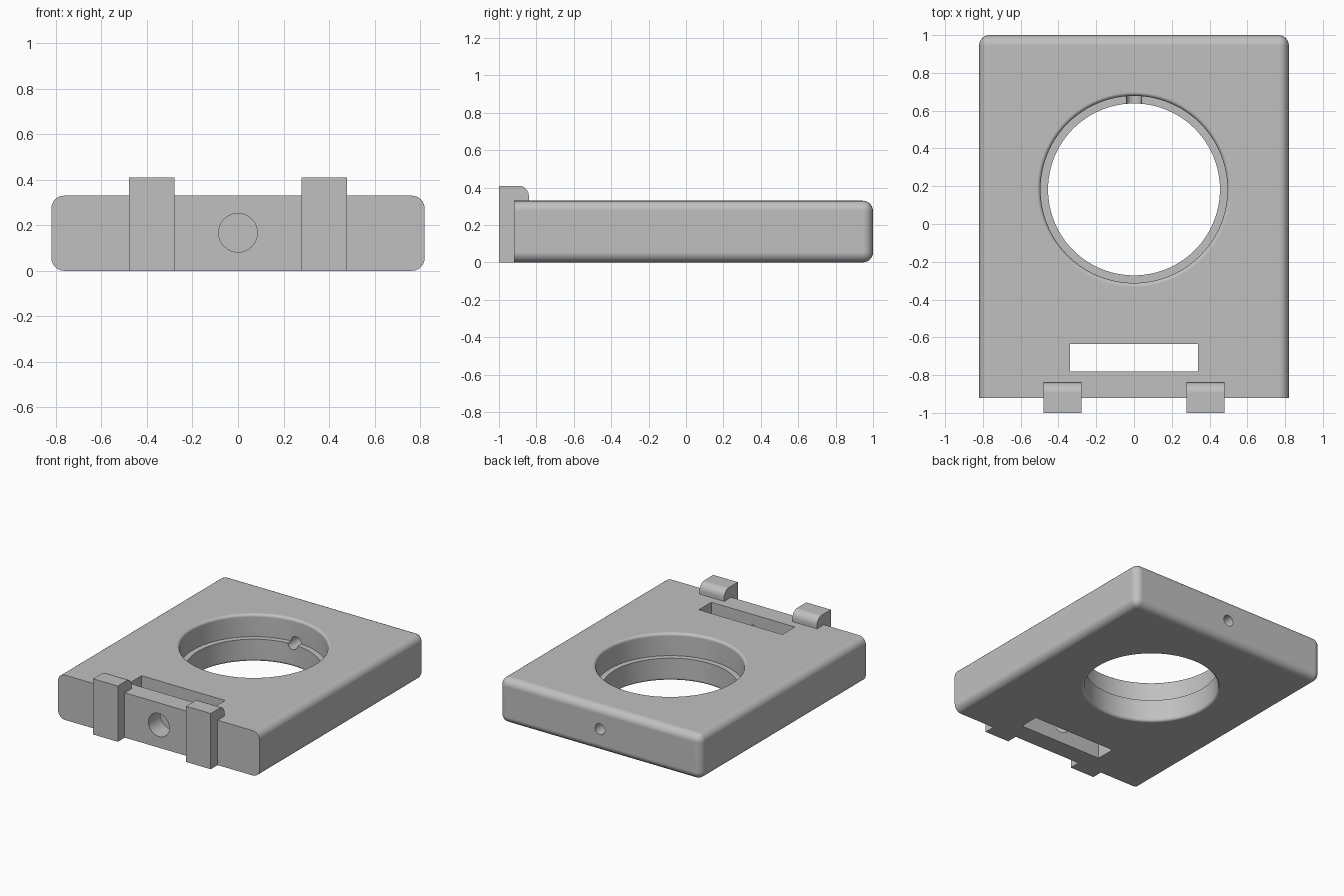
import bpy, bmesh
from math import sin, cos, pi, radians
from mathutils import Matrix, Vector

cube = bpy.data.objects.get("Cube")
if cube:
    bpy.data.objects.remove(cube, do_unlink=True)

grey = bpy.data.materials.new("plain_grey")
grey.use_nodes = True
COLOUR = (0.53, 0.53, 0.53, 1)
grey.diffuse_color = COLOUR
grey.node_tree.nodes["Principled BSDF"].inputs["Base Color"].default_value = COLOUR

FRONT, BACK, HALF_W, HEIGHT = -0.92, 1.0, 0.82, 0.33
MID = HEIGHT / 2
FILLET = 0.055


def finish(bm, name):
    bmesh.ops.recalc_face_normals(bm, faces=bm.faces)
    mesh = bpy.data.meshes.new(name)
    bm.to_mesh(mesh)
    bm.free()
    mesh.materials.append(grey)
    obj = bpy.data.objects.new(name, mesh)
    bpy.context.collection.objects.link(obj)
    return obj


def block(name, lo, hi):
    lo, hi = Vector(lo), Vector(hi)
    bm = bmesh.new()
    bmesh.ops.create_cube(bm, size=1, matrix=Matrix.Translation((lo + hi) / 2)
                          @ Matrix.Diagonal((*(hi - lo), 1)))
    return bm


def arc(cx, cy, r, start, end, steps=6):
    return [(cx + r * cos(radians(start + (end - start) * i / steps)),
             cy + r * sin(radians(start + (end - start) * i / steps)))
            for i in range(steps + 1)]


def lathe(name, profile, matrix, sides):
    """Closed solid from (radius, height) rings."""
    bm = bmesh.new()
    rings = [[bm.verts.new(matrix @ Vector((r * cos(2 * pi * k / sides),
                                            r * sin(2 * pi * k / sides), h)))
              for k in range(sides)] for r, h in profile]
    for a, b in zip(rings, rings[1:]):
        for k in range(sides):
            n = (k + 1) % sides
            bm.faces.new((a[k], a[n], b[n], b[k]))
    bm.faces.new(rings[0])
    bm.faces.new(rings[-1])
    return finish(bm, name)


def smooth(obj):
    bpy.ops.object.select_all(action='DESELECT')
    obj.select_set(True)
    bpy.context.view_layer.objects.active = obj
    bpy.ops.object.shade_smooth_by_angle(angle=radians(30))
    mod = obj.modifiers.new("even_normals", 'WEIGHTED_NORMAL')
    mod.keep_sharp = True
    mod.weight = 100


# Plate body: every edge rounded except around the flat front
bm = block("body", (-HALF_W, FRONT, 0), (HALF_W, BACK, HEIGHT))
edges = [e for e in bm.edges if max(v.co.y for v in e.verts) > 0]
bmesh.ops.bevel(bm, geom=edges, offset=FILLET, segments=6, profile=0.5,
                affect='EDGES')
body = finish(bm, "plate_body")

# Stepped round opening with softened rims
R_LOW, R_HIGH, SOFT = 0.455, 0.495, 0.02
profile = ([(R_LOW + SOFT, -0.1)]
           + arc(R_LOW + SOFT, SOFT, SOFT, 270, 180)
           + [(R_LOW, MID), (R_HIGH, MID)]
           + arc(R_HIGH + SOFT, HEIGHT - SOFT, SOFT, 180, 90)
           + [(R_HIGH + SOFT, HEIGHT + 0.1)])
cutters = [lathe("opening_cutter", profile,
                 Matrix.Translation((0, 0.183, 0)), 96)]

# Slot through the plate
cutters.append(finish(block("slot", (-0.34, -0.78, -0.1), (0.34, -0.635, 0.5)),
                      "slot_cutter"))

# Front bore into the slot, and small back bore into the opening
for name, radius, y0, y1 in (("front_bore_cutter", 0.085, -1.2, -0.7),
                             ("back_bore_cutter", 0.04, 0.5, 1.2)):
    turn = Matrix.Translation((0, 0, MID + 0.002)) @ Matrix.Rotation(-pi / 2, 4, 'X')
    cutters.append(lathe(name, [(radius, y0), (radius, y1)], turn, 40))

bpy.context.view_layer.objects.active = body
for cutter in cutters:
    cutter.hide_render = True
    mod = body.modifiers.new("cut", 'BOOLEAN')
    mod.operation = 'DIFFERENCE'
    mod.solver = 'EXACT'
    mod.object = cutter
    bpy.ops.object.modifier_apply(modifier=mod.name)
    bpy.data.objects.remove(cutter, do_unlink=True)
smooth(body)

# Hooked clips on the front edge, with a rounded lip over the top
TOP, LIP = 0.41, -0.84
outline = ([(-1, 0), (FRONT, 0), (FRONT, HEIGHT), (LIP, HEIGHT)]
           + arc(LIP - FILLET, TOP - FILLET, FILLET, 0, 90)
           + [(-1, TOP)])
for name, x0 in (("right_clip", -0.478), ("left_clip", 0.278)):
    bm = bmesh.new()
    face = bm.faces.new([bm.verts.new((x0, y, z)) for y, z in outline])
    out = bmesh.ops.extrude_face_region(bm, geom=[face])
    bmesh.ops.translate(bm, vec=(0.2, 0, 0),
                        verts=[g for g in out["geom"]
                               if isinstance(g, bmesh.types.BMVert)])
    smooth(finish(bm, name))
